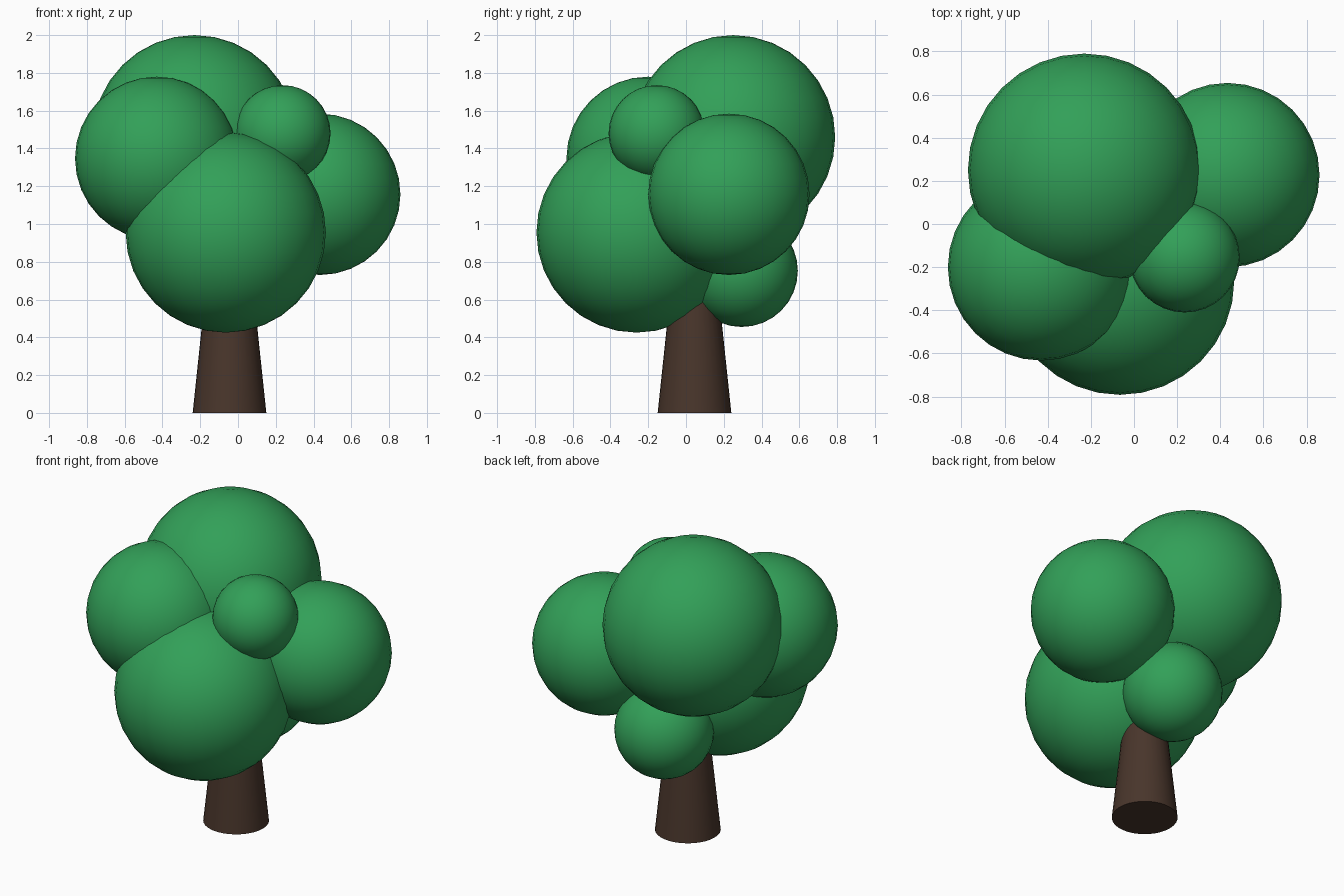
import bpy

if "Cube" in bpy.data.objects:
    bpy.data.objects.remove(bpy.data.objects["Cube"])


def material(name, color):
    m = bpy.data.materials.new(name)
    m.diffuse_color = (*color, 1.0)
    m.use_nodes = True
    m.node_tree.nodes["Principled BSDF"].inputs["Base Color"].default_value = m.diffuse_color
    return m


leaf_green = material("leaf green", (0.032, 0.352, 0.098))
bark_brown = material("bark brown", (0.066, 0.036, 0.024))

# Tapered trunk, running up into the foliage
bpy.ops.mesh.primitive_cone_add(vertices=32, radius1=0.195, radius2=0.10,
                                depth=0.9, location=(-0.045, 0.045, 0.45))
trunk = bpy.context.object
trunk.name = "trunk"
trunk.data.materials.append(bark_brown)
bpy.ops.object.shade_smooth_by_angle()

# Foliage balls: name, centre, radius
foliage = [
    ("top_foliage", (-0.23, 0.25, 1.46), 0.54),
    ("left_foliage", (-0.43, -0.20, 1.347), 0.433),
    ("front_foliage", (-0.065, -0.262, 0.955), 0.53),
    ("right_foliage", (0.433, 0.227, 1.157), 0.427),
    ("small_upper_foliage", (0.235, -0.155, 1.48), 0.255),
    ("small_lower_foliage", (-0.05, 0.295, 0.752), 0.297),
]
for name, centre, radius in foliage:
    bpy.ops.mesh.primitive_uv_sphere_add(segments=32, ring_count=16,
                                         radius=radius, location=centre)
    ball = bpy.context.object
    ball.name = name
    ball.data.materials.append(leaf_green)
    bpy.ops.object.shade_smooth()
